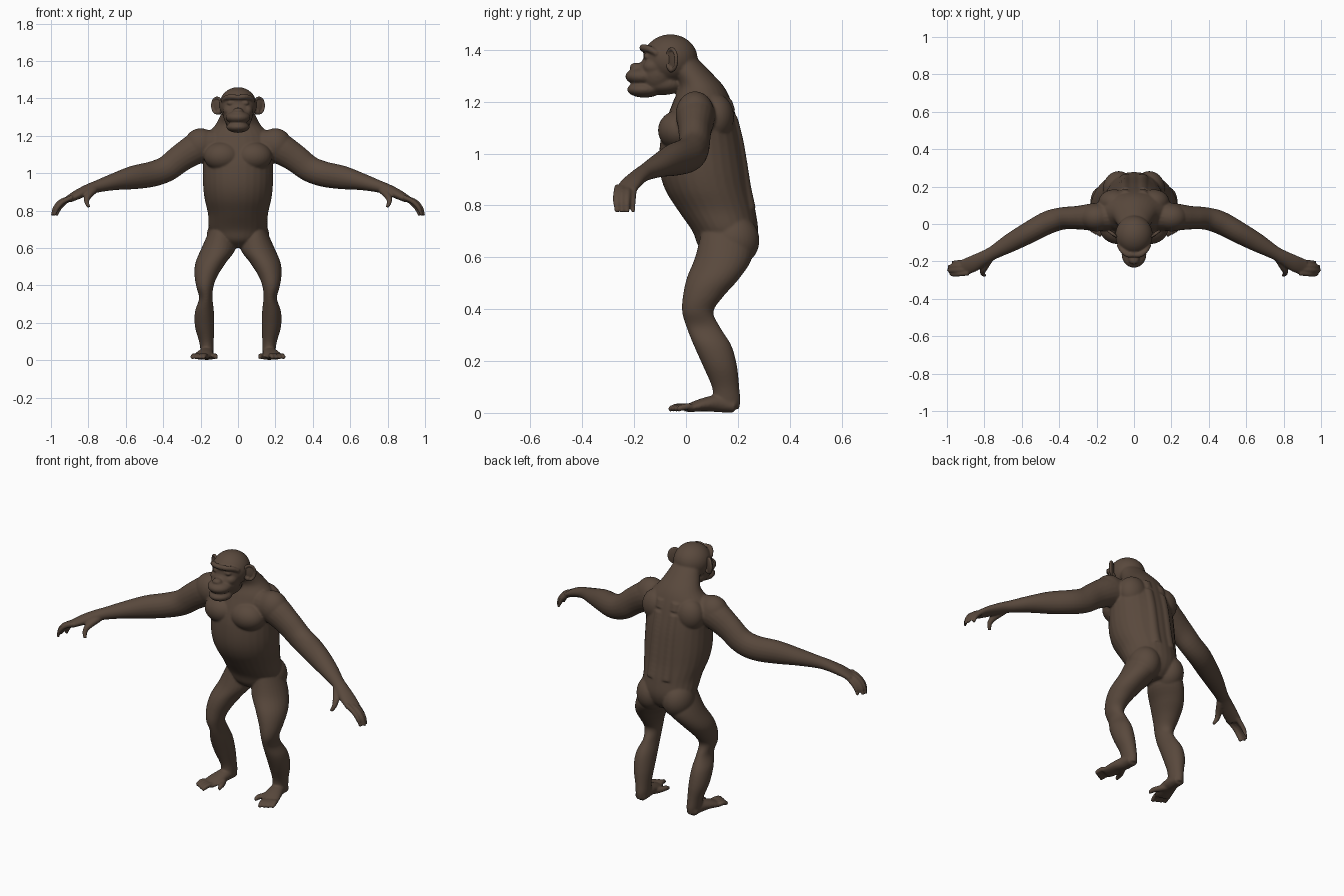
import bpy, bmesh, math
from mathutils import Matrix, Vector

if "Cube" in bpy.data.objects:
    bpy.data.objects.remove(bpy.data.objects["Cube"], do_unlink=True)

fur = bpy.data.materials.new("dark brown fur")
fur.use_nodes = True
brown = (0.10, 0.066, 0.046, 1)
fur.diffuse_color = brown
shader = next(n for n in fur.node_tree.nodes if n.type == 'BSDF_PRINCIPLED')
shader.inputs["Base Color"].default_value = brown
shader.inputs["Roughness"].default_value = 0.8


def refine(rows, steps=5):
    """Smooth interpolation of section rows."""
    out = []
    for i in range(len(rows) - 1):
        a, b, c, d = (rows[max(i - 1, 0)], rows[i], rows[i + 1],
                      rows[min(i + 2, len(rows) - 1)])
        for k in range(steps):
            t = k / steps
            out.append([q + t / 2 * (r - p + t * (2*p - 5*q + 4*r - s + t * (3*(q - r) + s - p)))
                        for p, q, r, s in zip(a, b, c, d)])
    return out + [list(rows[-1])]


def loft(bm, rings, sides=28):
    """Skin over (centre, u, v) ellipses, closed at both ends."""
    loops = []
    for centre, u, v in rings:
        angles = [2 * math.pi * i / sides for i in range(sides)]
        loops.append([bm.verts.new(centre + u * math.cos(a) + v * math.sin(a)) for a in angles])
    for lo, hi in zip(loops, loops[1:]):
        for i in range(sides):
            j = (i + 1) % sides
            bm.faces.new((lo[i], lo[j], hi[j], hi[i]))
    bm.faces.new(loops[0][::-1])
    bm.faces.new(loops[-1])


def slabs(bm, rows, side=1):
    """Level sections given as z, x range, y range."""
    loft(bm, [(Vector((side * (x0 + x1) / 2, (y0 + y1) / 2, z)),
               Vector(((x1 - x0) / 2, 0, 0)), Vector((0, (y1 - y0) / 2, 0)))
              for z, x0, x1, y0, y1 in refine(rows)])


def tube(bm, rows, side=1):
    """Sections across a path given as x, y, z, sideways radius, upright radius."""
    rows = refine(rows)
    pts = [Vector((side * r[0], r[1], r[2])) for r in rows]
    rings = []
    for i, r in enumerate(rows):
        t = (pts[min(i + 1, len(pts) - 1)] - pts[max(i - 1, 0)]).normalized()
        u = t.cross(Vector((0, 0, 1)))
        u = u.normalized() if u.length > 0.3 else Vector((1, 0, 0))
        rings.append((pts[i], u * r[3], u.cross(t).normalized() * r[4]))
    loft(bm, rings, 20)


def blob(bm, centre, radii, turn=0):
    m = (Matrix.Translation(centre) @ Matrix.Rotation(turn, 4, 'Z')
         @ Matrix.Diagonal((*radii, 1)))
    bmesh.ops.create_uvsphere(bm, u_segments=32, v_segments=20, radius=1, matrix=m)


def finish(name, bm, voxel, rounds):
    """Fuse the overlapping volumes into one smooth skin."""
    bmesh.ops.recalc_face_normals(bm, faces=bm.faces)
    mesh = bpy.data.meshes.new(name)
    bm.to_mesh(mesh)
    bm.free()
    mesh.materials.append(fur)
    ob = bpy.data.objects.new(name, mesh)
    bpy.context.collection.objects.link(ob)
    fuse = ob.modifiers.new("fuse", 'REMESH')
    fuse.mode = 'VOXEL'
    fuse.voxel_size = voxel
    fuse.use_smooth_shade = True
    soften = ob.modifiers.new("soften", 'SMOOTH')
    soften.factor = 0.5
    soften.iterations = rounds
    bpy.context.view_layer.objects.active = ob
    for mod in ("fuse", "soften"):
        bpy.ops.object.modifier_apply(modifier=mod)
    for p in ob.data.polygons:
        p.use_smooth = True
    return ob


body = bmesh.new()

# Torso and neck: z, half width, front, back
torso = [(.6, .06, .1, .22), (.64, .12, .05, .26), (.7, .155, .025, .278), (.78, .16, -.03, .268),
         (.86, .178, -.08, .25), (.94, .187, -.102, .237), (1.04, .188, -.1, .22),
         (1.12, .188, -.08, .2), (1.2, .17, -.05, .175), (1.26, .12, -.03, .145),
         (1.32, .09, -.06, .09), (1.38, .07, -.08, .03)]
slabs(body, [(z, -w, w, f, b) for z, w, f, b in torso])

# Skull, jaw, muzzle, lower lip, nose
blob(body, (0, -.06, 1.365), (.1, .105, .095))
blob(body, (0, -.11, 1.31), (.078, .075, .08))
blob(body, (0, -.09, 1.268), (.066, .085, .042))
blob(body, (0, -.165, 1.298), (.066, .069, .036))
blob(body, (0, -.16, 1.247), (.062, .067, .031))
blob(body, (0, -.192, 1.333), (.028, .025, .018))

arm = [(.1, .04, 1.15, .07, .08), (.2, .038, 1.142, .075, .085), (.3, .034, 1.085, .063, .075),
       (.38, .03, 1.025, .06, .07), (.46, .008, .995, .062, .068), (.56, -.045, .977, .058, .063),
       (.66, -.1, .955, .05, .046), (.75, -.152, .93, .037, .033), (.8, -.18, .913, .038, .029),
       (.86, -.212, .885, .044, .025), (.91, -.232, .858, .043, .018)]
leg = [(.7, .03, .15, .06, .25), (.6, .012, .195, .035, .255), (.52, .066, .228, .003, .207),
       (.45, .11, .232, -.012, .145), (.39, .132, .222, -.015, .106), (.33, .136, .208, .002, .132),
       (.26, .129, .23, .03, .175), (.18, .127, .23, .066, .197), (.1, .13, .208, .1, .205),
       (.05, .13, .2, .105, .21), (.015, .135, .195, .115, .205)]
foot = [(.166, .19, .025, .032, .025), (.168, .13, .036, .038, .034),
        (.18, .07, .032, .046, .026), (.193, .02, .021, .048, .018), (.2, 0, .017, .044, .013)]

for s in (1, -1):
    # Chest, shoulder, shoulder blade, spine muscle, buttock
    blob(body, (s * .083, -.025, 1.09), (.1, .083, .078))
    blob(body, (s * .2, .035, 1.15), (.088, .075, .09))
    blob(body, (s * .105, .115, 1.14), (.085, .07, .09))
    tube(body, [(.045, b - .032, z, .035, .035) for z, w, f, b in torso[3:9]], s)
    blob(body, (s * .082, .185, .665), (.085, .098, .1))

    # Brow ridge, eyelid and cheek
    tube(body, [(-.005, -.165, 1.405, .014, .012), (.035, -.164, 1.409, .014, .014),
                (.065, -.14, 1.403, .013, .013), (.085, -.11, 1.385, .01, .01)], s)
    blob(body, (s * .04, -.15, 1.375), (.019, .015, .011))
    blob(body, (s * .05, -.125, 1.335), (.03, .04, .03))

    # Arm, fingers and thumb
    tube(body, arm, s)
    for i in range(4):
        y, reach = -.2 - .021 * i, (-.02, 0, .004, -.008)[i]
        tube(body, [(.885, y, .872, .013, .013), (.94 + reach, y - .004, .85, .0135, .0135),
                    (.974 + reach, y - .006, .815, .0125, .0125),
                    (.99 + reach, y - .004, .772, .008, .008)], s)
    tube(body, [(.77, -.185, .91, .02, .02), (.8, -.235, .878, .018, .018),
                (.81, -.26, .85, .014, .014), (.797, -.277, .818, .009, .009)], s)

    # Leg, foot, toes and opposed big toe
    slabs(body, leg, s)
    tube(body, foot, s)
    for i in range(4):
        x, y = .168 + .02 * i, -.066 + .011 * i
        tube(body, [(x, .02, .02, .013, .013), (x + .008, y + .04, .025, .013, .013),
                    (x + .014, y + .014, .019, .012, .012), (x + .016, y, .011, .008, .009)], s)
    tube(body, [(.16, .09, .024, .022, .02), (.132, .045, .021, .016, .016),
                (.121, .015, .022, .014, .014), (.117, -.01, .013, .009, .009)], s)

finish("body", body, .0055, 6)

# Ears: thin dish with a raised rim and a lobe
for s, name in ((1, "left_ear"), (-1, "right_ear")):
    ear = bmesh.new()
    hub = Vector((s * .112, -.05, 1.362))
    out = Vector((s * .72, .5, 0)).normalized()
    blob(ear, hub, (.033, .007, .041), math.atan2(out.y, out.x))
    rim = []
    for k in range(33):
        a = 2 * math.pi * k / 32
        p = hub + out * .031 * math.cos(a) + Vector((0, -.005, .041 * math.sin(a)))
        blob(ear, p, (.0075, .0075, .0075))
    blob(ear, hub - out * .012 + Vector((0, 0, -.036)), (.014, .012, .014))
    finish(name, ear, .003, 4)
